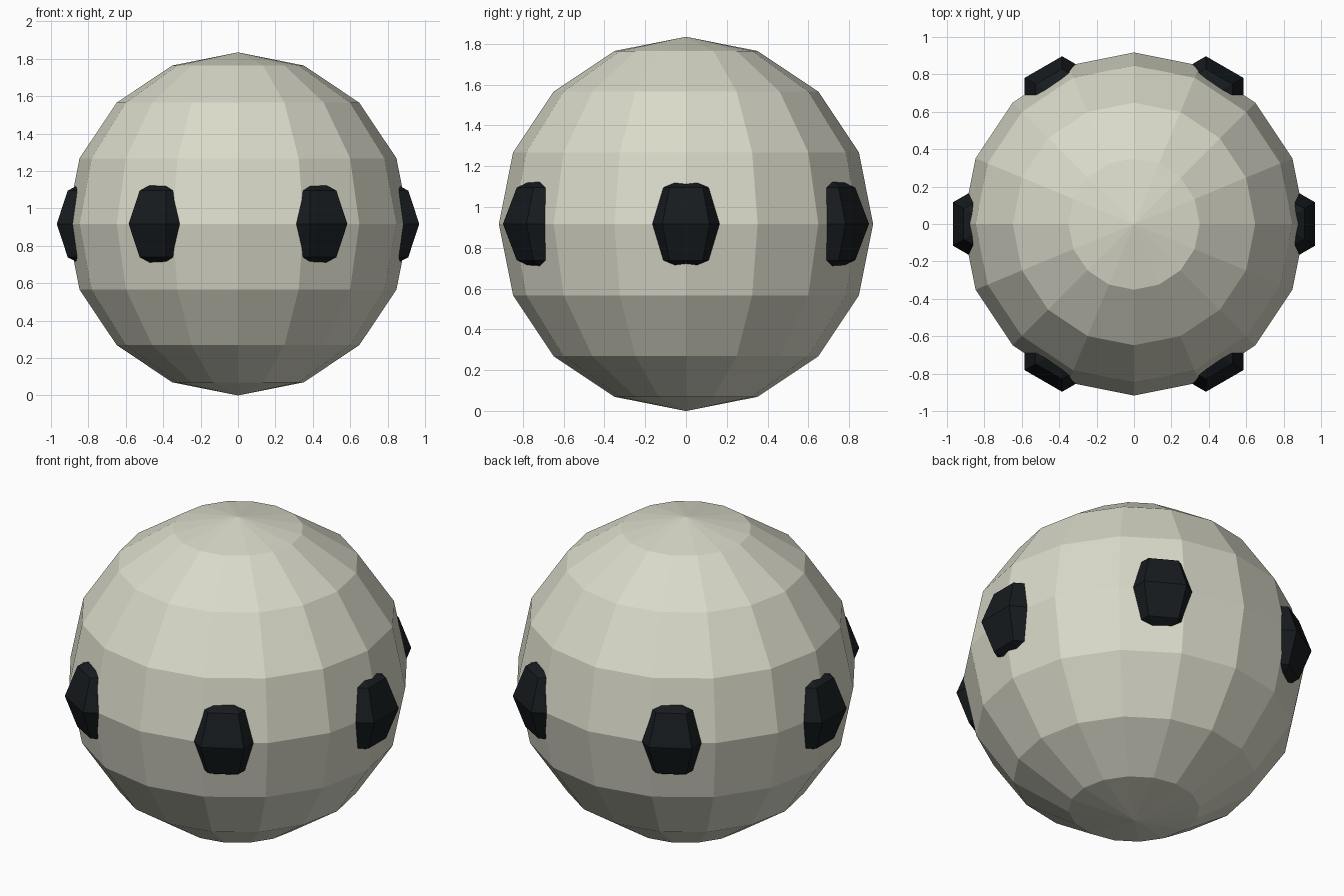
import bpy
from math import cos, sin, radians

if "Cube" in bpy.data.objects:
    bpy.data.objects.remove(bpy.data.objects["Cube"])

R = 0.917  # ball radius, also the height of its centre


def material(name, colour):
    mat = bpy.data.materials.new(name)
    mat.diffuse_color = (*colour, 1)
    mat.use_nodes = True
    mat.node_tree.nodes["Principled BSDF"].inputs["Base Color"].default_value = mat.diffuse_color
    return mat


def ball(name, segments, rings, location, scale, turn, mat):
    bpy.ops.mesh.primitive_uv_sphere_add(segments=segments, ring_count=rings, radius=1,
                                         location=location, rotation=(0, 0, turn))
    obj = bpy.context.object
    obj.name = name
    obj.scale = scale
    obj.data.materials.append(mat)
    bpy.ops.object.shade_flat()
    return obj


pale = material("pale_shell", (0.70, 0.70, 0.59))
dark = material("dark_stud", (0.008, 0.011, 0.013))

# Faceted main body
ball("body", 16, 8, (0, 0, R), (R, R, R), 0, pale)

# Six dark studs sunk into the equator
for i in range(6):
    a = radians(60 * i)
    ball(f"stud_{i + 1}", 6, 4, (0.769 * cos(a), 0.769 * sin(a), R),
         (0.231, 0.231, 0.252), a, dark)
